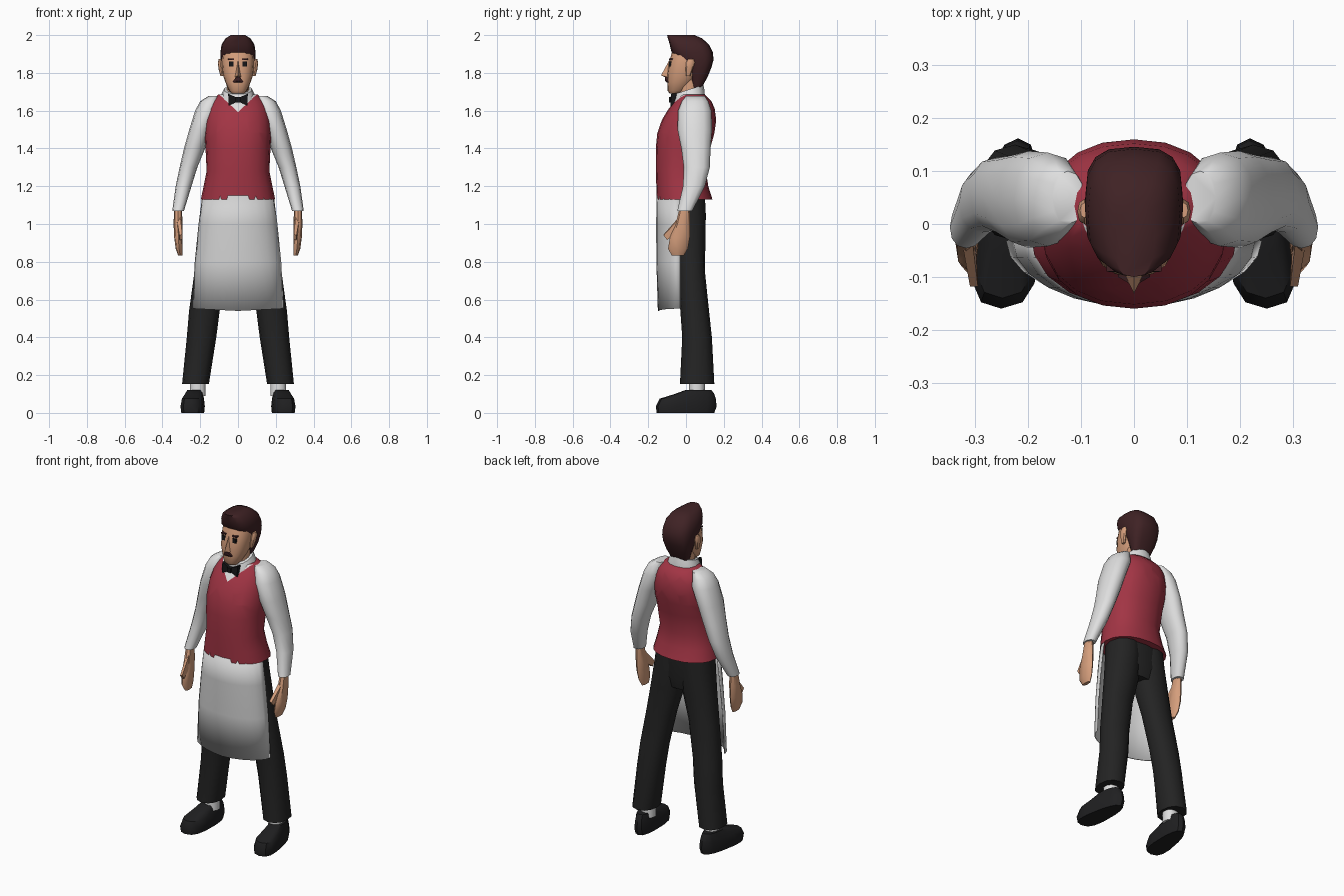
import bpy, bmesh, math
from mathutils import Vector


def material(name, rgb):
    m = bpy.data.materials.new(name)
    m.diffuse_color = (*rgb, 1)
    return m


RED = material("vest red", (0.36, 0.035, 0.058))
WHITE = material("shirt white", (0.74, 0.74, 0.74))
APRON = material("apron white", (0.65, 0.65, 0.65))
BLACK = material("trouser black", (0.017, 0.017, 0.017))
SHOE = material("shoe black", (0.014, 0.014, 0.015))
SKIN = material("skin", (0.66, 0.34, 0.2))
HAIR = material("hair brown", (0.05, 0.016, 0.018))
DARK = material("bow black", (0.008, 0.008, 0.009))


def finish(name, bm, mats, smooth=45):
    bmesh.ops.recalc_face_normals(bm, faces=bm.faces)
    me = bpy.data.meshes.new(name)
    bm.to_mesh(me)
    bm.free()
    ob = bpy.data.objects.new(name, me)
    bpy.context.collection.objects.link(ob)
    for m in mats:
        me.materials.append(m)
    bpy.ops.object.select_all(action='DESELECT')
    ob.select_set(True)
    bpy.context.view_layer.objects.active = ob
    if smooth:
        bpy.ops.object.shade_smooth_by_angle(angle=math.radians(smooth))
    return ob


def loft_mesh(rings, n=12, p=0.9, tilt=0.0, side=1):
    """Rings are (z, centre x, front y, back y, half width)."""
    bm = bmesh.new()
    loops = []
    for z, cx, yf, yb, rx in rings:
        cy, ry = (yf + yb) / 2, (yb - yf) / 2
        loop = []
        for i in range(n):
            a = 2 * math.pi * i / n - math.pi / 2
            c, s = math.cos(a), math.sin(a)
            x = cx + rx * math.copysign(abs(c) ** p, c)
            dy = ry * math.copysign(abs(s) ** p, s)
            loop.append(bm.verts.new((side * x, cy + dy, z + tilt * dy)))
        loops.append(loop)
    for a, b in zip(loops, loops[1:]):
        for i in range(n):
            j = (i + 1) % n
            bm.faces.new((a[i], a[j], b[j], b[i]))
    bm.faces.new(loops[0])
    bm.faces.new(loops[-1])
    return bm


def loft(name, rings, mat, smooth=45, **kw):
    return finish(name, loft_mesh(rings, **kw), [mat], smooth)


def hull(name, pts, mat, side=1, smooth=0):
    bm = bmesh.new()
    for x, y, z in pts:
        bm.verts.new((side * x, y, z))
    bmesh.ops.convex_hull(bm, input=bm.verts)
    return finish(name, bm, [mat], smooth)


def block(x0, x1, y0, y1, z0, z1):
    return [(x, y, z) for x in (x0, x1) for y in (y0, y1) for z in (z0, z1)]


# Vest, with the shirt showing in a V at the neck
bm = loft_mesh([
    (1.13, 0, -0.155, 0.14, 0.197), (1.2, 0, -0.157, 0.118, 0.182),
    (1.28, 0, -0.16, 0.106, 0.166), (1.4, 0, -0.16, 0.128, 0.172),
    (1.48, 0, -0.152, 0.15, 0.176), (1.55, 0, -0.128, 0.16, 0.172),
    (1.61, 0, -0.092, 0.152, 0.162), (1.65, 0, -0.062, 0.135, 0.142),
    (1.685, 0, -0.035, 0.1, 0.105)], n=20, p=0.9)
for s in (1, -1):
    bmesh.ops.bisect_plane(bm, geom=bm.verts[:] + bm.edges[:] + bm.faces[:],
                           plane_co=(0, 0, 1.592), plane_no=(0.95 * s, 0, -1))
for f in bm.faces:
    c = f.calc_center_median()
    f.material_index = int(c.y < 0.03 and c.z > 1.592 + 0.95 * abs(c.x))
finish("vest", bm, [RED, WHITE], 50)

# Collar and neck
loft("collar", [(1.65, 0, -0.075, 0.1, 0.1), (1.68, 0, -0.072, 0.098, 0.09),
                (1.712, 0, -0.062, 0.092, 0.074)], WHITE, n=14, tilt=0.32)
loft("neck", [(1.62, 0, -0.04, 0.075, 0.06), (1.78, 0, -0.045, 0.08, 0.058)], SKIN)

# Bow tie
for s, nm in ((1, "right"), (-1, "left")):
    hull(nm + "_bow_wing", [(0.004, -0.082, 1.668), (0.004, -0.082, 1.648),
                            (0.052, -0.078, 1.69), (0.05, -0.082, 1.626),
                            (0.004, -0.05, 1.668), (0.004, -0.05, 1.648),
                            (0.052, -0.05, 1.69), (0.05, -0.06, 1.626)], DARK, s)
hull("bow_knot", block(-0.012, 0.012, -0.09, -0.05, 1.644, 1.672), DARK)

# Head and hair
loft("head", [
    (1.69, 0, -0.085, -0.03, 0.032), (1.705, 0, -0.098, 0, 0.047),
    (1.75, 0, -0.098, 0.04, 0.067), (1.79, 0, -0.1, 0.07, 0.08),
    (1.85, 0, -0.092, 0.09, 0.086), (1.91, 0, -0.074, 0.09, 0.083),
    (1.95, 0, -0.06, 0.08, 0.065)], SKIN, n=16, p=0.85)
loft("hair", [
    (1.72, 0, 0.03, 0.082, 0.056), (1.78, 0, 0.02, 0.115, 0.076),
    (1.83, 0, 0.0, 0.135, 0.088), (1.87, 0, -0.04, 0.146, 0.092),
    (1.91, 0, -0.077, 0.142, 0.093), (1.95, 0, -0.086, 0.122, 0.087),
    (1.983, 0, -0.096, 0.085, 0.066), (2.0, 0, -0.1, 0.045, 0.038)],
    HAIR, n=16, p=0.68)

# Face
hull("nose", [(0, -0.088, 1.868), (0, -0.132, 1.787), (0.02, -0.09, 1.776),
              (-0.02, -0.09, 1.776), (0, -0.092, 1.768), (0, -0.07, 1.82)], SKIN)
hull("moustache", [(s * x, y, z) for s in (1, -1) for x, y, z in
                   ((0.01, -0.112, 1.778), (0.03, -0.1, 1.752), (0.024, -0.1, 1.748),
                    (0.008, -0.11, 1.758), (0.03, -0.08, 1.752), (0.01, -0.08, 1.778))], HAIR)

for s, nm in ((1, "right_"), (-1, "left_")):
    hull(nm + "eye", block(0.025, 0.048, -0.091, -0.06, 1.833, 1.86), DARK, s)
    hull(nm + "eyebrow", block(0.022, 0.052, -0.09, -0.06, 1.868, 1.876), HAIR, s)
    loft(nm + "ear", [(1.783, 0.085, 0.0, 0.022, 0.008), (1.82, 0.09, -0.002, 0.036, 0.013),
                      (1.855, 0.094, 0.0, 0.047, 0.013), (1.873, 0.094, 0.012, 0.04, 0.008)],
         SKIN, n=8, side=s)

    # Arm
    loft(nm + "sleeve", [
        (1.678, 0.125, 0.0, 0.1, 0.03), (1.65, 0.148, -0.022, 0.118, 0.052),
        (1.6, 0.163, -0.042, 0.135, 0.064), (1.5, 0.2, -0.045, 0.138, 0.058),
        (1.4, 0.23, -0.025, 0.13, 0.056), (1.3, 0.262, -0.012, 0.126, 0.047),
        (1.2, 0.288, -0.016, 0.1, 0.042), (1.07, 0.317, -0.046, 0.034, 0.031)],
        WHITE, n=12, side=s)
    loft(nm + "hand", [
        (1.09, 0.318, -0.032, 0.02, 0.02), (1.0, 0.317, -0.055, 0.02, 0.024),
        (0.93, 0.316, -0.085, 0.02, 0.022), (0.87, 0.312, -0.095, 0.01, 0.018),
        (0.832, 0.306, -0.075, -0.012, 0.011)], SKIN, n=8, side=s)
    hull(nm + "thumb", [(0.305, -0.035, 1.04), (0.325, -0.035, 1.03), (0.3, -0.03, 0.97),
                        (0.32, -0.04, 0.96), (0.295, -0.118, 0.945), (0.31, -0.118, 0.94),
                        (0.295, -0.1, 0.918), (0.31, -0.1, 0.915)], SKIN, s, 50)

    # Leg, sock and shoe
    loft(nm + "trouser_leg", [
        (0.153, 0.225, -0.032, 0.15, 0.071), (0.4, 0.193, -0.02, 0.137, 0.078),
        (0.54, 0.178, -0.03, 0.122, 0.081), (0.75, 0.142, -0.045, 0.1, 0.088),
        (0.92, 0.105, -0.07, 0.103, 0.098), (1.05, 0.088, -0.09, 0.105, 0.095),
        (1.15, 0.082, -0.1, 0.1, 0.09)], BLACK, n=12, side=s)
    loft(nm + "sock", [(0.09, 0.213, 0.015, 0.1, 0.043), (0.2, 0.213, 0.015, 0.1, 0.043)],
         WHITE, n=10, side=s)
    bm = loft_mesh([(0.0, 0, -0.155, 0.15, 0.056), (0.035, 0, -0.16, 0.162, 0.06),
                    (0.075, 0, -0.14, 0.158, 0.055), (0.1, 0, -0.06, 0.15, 0.048),
                    (0.12, 0, -0.005, 0.135, 0.042)], n=14, p=0.75)
    for v in bm.verts:
        v.co.x = s * (0.235 - 0.1 * v.co.y + v.co.x * (1 - 1.5 * v.co.y))
    finish(nm + "shoe", bm, [SHOE], 40)

# Hips joining the legs
loft("trouser_seat", [(0.93, 0, -0.06, 0.085, 0.12), (1.0, 0, -0.09, 0.1, 0.165),
                      (1.16, 0, -0.105, 0.1, 0.172)], BLACK, n=16)

# Apron sheet wrapped around the front
bm = bmesh.new()
rows = []
for z, w, depth in ((1.15, 0.186, 0.122), (1.0, 0.206, 0.124), (0.8, 0.226, 0.123),
                    (0.54, 0.239, 0.115)):
    row = []
    for i in range(13):
        a = math.pi * (i / 12 - 0.5)
        row.append(bm.verts.new((w * math.sin(a), -0.031 - depth * math.cos(a),
                                 z + (0.012 * abs(math.sin(a)) if z < 0.6 else 0))))
    rows.append(row)
for a, b in zip(rows, rows[1:]):
    for i in range(12):
        bm.faces.new((a[i], a[i + 1], b[i + 1], b[i]))
apron = finish("apron", bm, [APRON])
mod = apron.modifiers.new("thickness", 'SOLIDIFY')
mod.thickness = 0.006
mod.offset = 0
